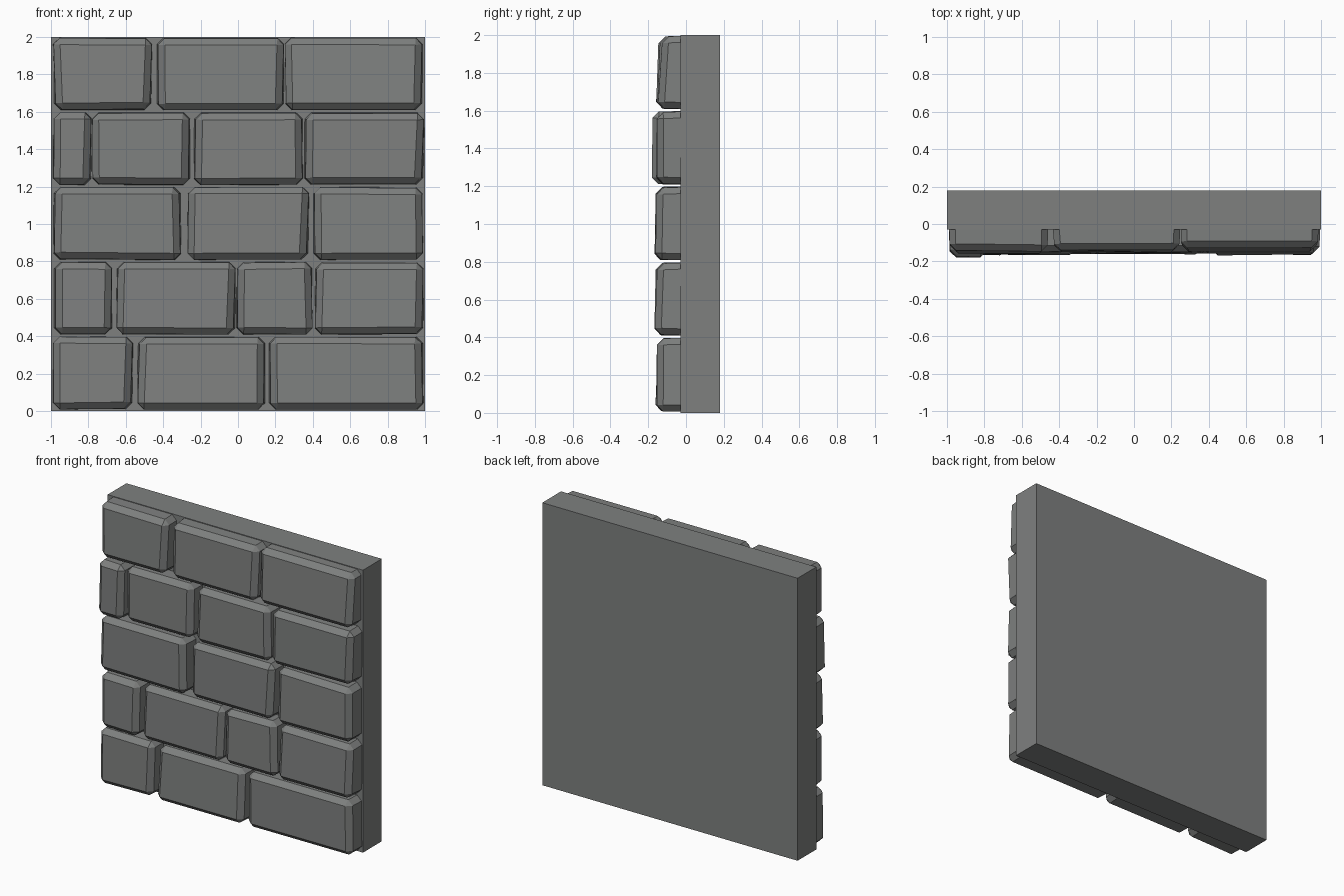
import bpy, bmesh, random
from mathutils import Vector

random.seed(4)
cube = bpy.data.objects.get("Cube")
if cube:
    bpy.data.objects.remove(cube, do_unlink=True)

# One stone grey for the whole wall
stone = bpy.data.materials.new("stone_grey")
stone.use_nodes = True
GREY = (0.21, 0.217, 0.213, 1)
stone.diffuse_color = GREY
stone.node_tree.nodes["Principled BSDF"].inputs["Base Color"].default_value = GREY


def block(name, x0, x1, z0, z1, back, top, bottom, bevel=0.0, wobble=0.0):
    """Box whose front face leans from depth `top` to depth `bottom`."""
    bm = bmesh.new()
    bmesh.ops.create_cube(bm, size=1)
    for v in bm.verts:
        front, upper = v.co.y < 0, v.co.z > 0
        x = x0 if v.co.x < 0 else x1
        z = z1 if upper else z0
        y = (top if upper else bottom) if front else back
        v.co = Vector((x, y, z))
        if front and wobble:
            # Worn front corners, drawn slightly inward
            v.co.x += random.uniform(0, wobble) * (1 if x == x0 else -1)
            v.co.z += random.uniform(0, wobble * 0.4) * (-1 if upper else 1)
            v.co.y += random.uniform(-0.3, 0.3) * wobble
    if bevel:
        bmesh.ops.bevel(bm, geom=bm.edges[:], offset=bevel, segments=1,
                        profile=0.5, affect='EDGES')
    bmesh.ops.recalc_face_normals(bm, faces=bm.faces[:])
    mesh = bpy.data.meshes.new(name)
    bm.to_mesh(mesh)
    bm.free()
    mesh.materials.append(stone)
    obj = bpy.data.objects.new(name, mesh)
    bpy.context.collection.objects.link(obj)
    return obj


# Backing slab
block("wall_slab", -1, 1, 0, 2, 0.18, -0.03, -0.03)

# Courses from the bottom up: left edge, right edge, top depth, bottom depth
COURSES = [
    [(-.99, -.56, .15, .16), (-.54, .15, .15, .16), (.16, .995, .15, .16)],
    [(-.99, -.67, .155, .165), (-.65, -.01, .15, .16),
     (-.01, .40, .15, .16), (.41, .995, .155, .16)],
    [(-.99, -.30, .155, .165), (-.27, .38, .15, .16), (.40, .99, .155, .165)],
    [(-.99, -.78, .175, .175), (-.78, -.25, .15, .155),
     (-.24, .35, .15, .155), (.35, .995, .15, .155)],
    [(-.99, -.46, .14, .155), (-.44, .25, .14, .155), (.25, .99, .125, .145)],
]

# Chamfered bricks, their backs buried in the slab
for row, bricks in enumerate(COURSES):
    low = row * 0.4 + 0.008
    for col, (left, right, top, bottom) in enumerate(bricks):
        block(f"brick_row{row + 1}_{col + 1}", left, right, low, low + 0.39,
              0.05, -top, -bottom, bevel=0.034, wobble=0.02)
